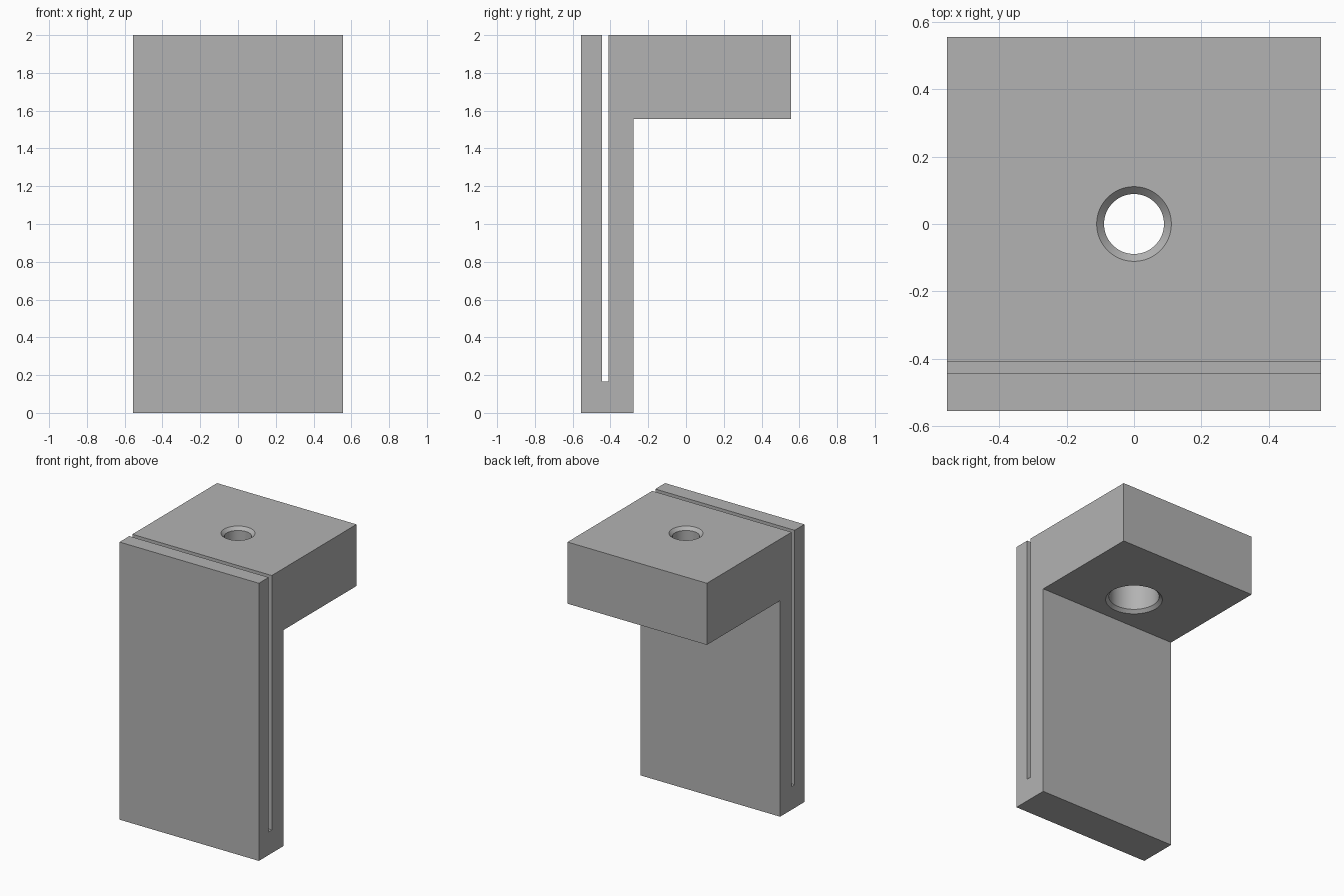
import bpy
import bmesh

cube = bpy.data.objects.get("Cube")
if cube:
    bpy.data.objects.remove(cube, do_unlink=True)

grey = bpy.data.materials.new("plain grey")
grey.use_nodes = True
colour = (0.45, 0.45, 0.45, 1)
grey.diffuse_color = colour
grey.node_tree.nodes["Principled BSDF"].inputs["Base Color"].default_value = colour

HALF = 0.5555


def add_object(name, bm):
    bmesh.ops.recalc_face_normals(bm, faces=bm.faces)
    mesh = bpy.data.meshes.new(name)
    bm.to_mesh(mesh)
    bm.free()
    mesh.materials.append(grey)
    obj = bpy.data.objects.new(name, mesh)
    bpy.context.collection.objects.link(obj)
    return obj


# Slotted bracket: side profile (y, z) extruded across the width
profile = [(-HALF, 0), (-0.278, 0), (-0.278, 1.556), (HALF, 1.556), (HALF, 2),
           (-0.409, 2), (-0.409, 0.167), (-0.444, 0.167), (-0.444, 2), (-HALF, 2)]
bm = bmesh.new()
side = bm.faces.new([bm.verts.new((-HALF, y, z)) for y, z in profile])
swept = bmesh.ops.extrude_face_region(bm, geom=[side])["geom"]
bmesh.ops.translate(bm, vec=(2 * HALF, 0, 0),
                    verts=[v for v in swept if isinstance(v, bmesh.types.BMVert)])
bracket = add_object("slotted_bracket", bm)

# Screw hole cutter: chamfered through hole with a chamfered counterbore below
steps = [(0.189, 1.5), (0.189, 1.556), (0.167, 1.578), (0.167, 1.81),
         (0.089, 1.81), (0.089, 1.978), (0.111, 2), (0.111, 2.05)]
bm = bmesh.new()
rings = []
for radius, z in steps:
    ring = bmesh.ops.create_circle(bm, segments=64, radius=radius)["verts"]
    bmesh.ops.translate(bm, verts=ring, vec=(0, 0, z))
    rings.append(ring)
for low, high in zip(rings, rings[1:]):
    for i in range(64):
        j = (i + 1) % 64
        bm.faces.new((low[i], low[j], high[j], high[i]))
bm.faces.new(rings[0])
bm.faces.new(rings[-1])
cutter = add_object("screw_hole_cutter", bm)

# Cut the hole, then discard the cutter
bpy.ops.object.select_all(action="DESELECT")
bpy.context.view_layer.objects.active = bracket
bracket.select_set(True)
cut = bracket.modifiers.new("screw hole", "BOOLEAN")
cut.object = cutter
cut.solver = "EXACT"
bpy.ops.object.modifier_apply(modifier=cut.name)
bpy.data.objects.remove(cutter, do_unlink=True)
bpy.ops.object.shade_smooth_by_angle(angle=0.5)
